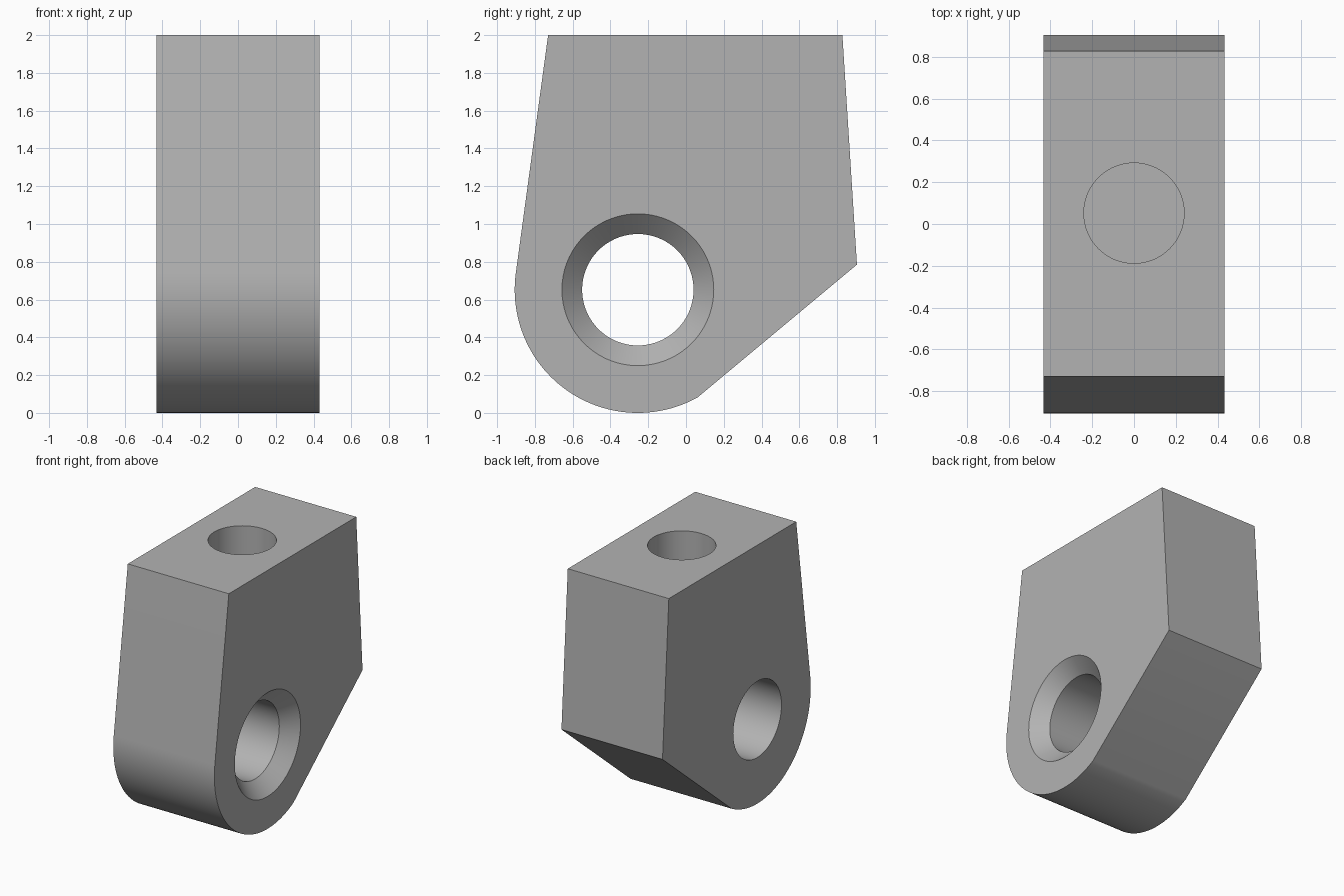
import bpy, bmesh
from math import sin, cos, pi, radians
from mathutils import Matrix, Vector

cube = bpy.data.objects.get("Cube")
if cube:
    bpy.data.objects.remove(cube, do_unlink=True)

HALF = 0.4325                  # half thickness along x
EYE_Y, EYE_Z = -0.255, 0.652   # centre of the cross hole and rounded end
EYE_R = 0.652
BORE_R, SINK_R = 0.295, 0.402

grey = bpy.data.materials.new("grey metal")
grey.use_nodes = True
grey.diffuse_color = (0.45, 0.45, 0.45, 1)
grey.node_tree.nodes["Principled BSDF"].inputs["Base Color"].default_value = (0.45, 0.45, 0.45, 1)


def make_object(name, bm):
    bmesh.ops.recalc_face_normals(bm, faces=bm.faces)
    mesh = bpy.data.meshes.new(name)
    bm.to_mesh(mesh)
    bm.free()
    mesh.materials.append(grey)
    obj = bpy.data.objects.new(name, mesh)
    bpy.context.collection.objects.link(obj)
    return obj


def turned_cutter(name, profile, matrix, sides=72):
    """Closed solid of revolution about local z from (radius, height) points."""
    bm = bmesh.new()
    rings = []
    for r, h in profile:
        rings.append([bm.verts.new(matrix @ Vector((r * cos(2 * pi * i / sides),
                                                    r * sin(2 * pi * i / sides), h)))
                      for i in range(sides)])
    for low, high in zip(rings, rings[1:]):
        for i in range(sides):
            j = (i + 1) % sides
            bm.faces.new((low[i], low[j], high[j], high[i]))
    bm.faces.new(rings[0])
    bm.faces.new(rings[-1])
    obj = make_object(name, bm)
    obj.hide_render = True
    return obj


# Body: side outline with a rounded lower end, extruded across x
outline = [(0.905, 0.785), (0.828, 2.0), (-0.73, 2.0)]
steps = 48
for i in range(steps + 1):
    a = radians(172.4 + (299 - 172.4) * i / steps)
    outline.append((EYE_Y + EYE_R * cos(a), EYE_Z + EYE_R * sin(a)))
bm = bmesh.new()
side = bm.faces.new([bm.verts.new((-HALF, y, z)) for y, z in outline])
extruded = bmesh.ops.extrude_face_region(bm, geom=[side])["geom"]
bmesh.ops.translate(bm, vec=(2 * HALF, 0, 0),
                    verts=[v for v in extruded if isinstance(v, bmesh.types.BMVert)])
body = make_object("lug_body", bm)

# Cross hole with a chamfered mouth on the left side
chamfer = SINK_R - BORE_R
across = Matrix.Translation((0, EYE_Y, EYE_Z)) @ Matrix.Rotation(pi / 2, 4, 'Y')
cross_hole = turned_cutter("cross_hole_cutter",
                           [(BORE_R, -HALF - 0.1), (BORE_R, HALF - chamfer),
                            (SINK_R, HALF), (SINK_R, HALF + 0.1)], across)

# Blind hole in the top face
top_hole = turned_cutter("top_hole_cutter", [(0.24, -0.7), (0.24, 0.1)],
                         Matrix.Translation((0, 0.052, 2)))

# Cut the holes and shade
bpy.ops.object.select_all(action='DESELECT')
body.select_set(True)
bpy.context.view_layer.objects.active = body
for cutter in (cross_hole, top_hole):
    mod = body.modifiers.new(cutter.name, 'BOOLEAN')
    mod.operation = 'DIFFERENCE'
    mod.solver = 'EXACT'
    mod.object = cutter
    bpy.ops.object.modifier_apply(modifier=mod.name)
    bpy.data.objects.remove(cutter, do_unlink=True)
bpy.ops.object.shade_smooth_by_angle(angle=radians(30))
